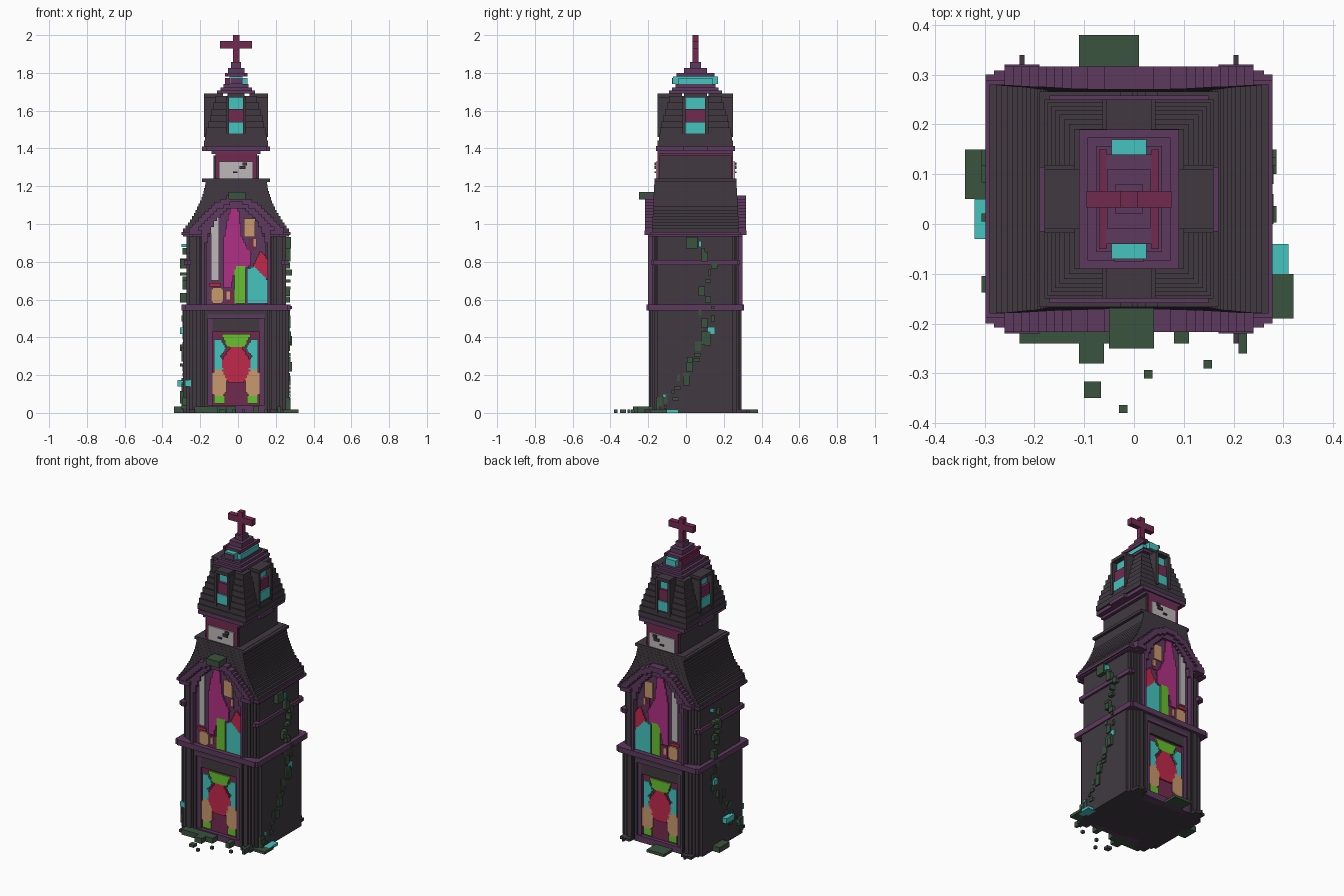
import bpy, bmesh, random

random.seed(4)
cube = bpy.data.objects.get("Cube")
if cube:
    bpy.data.objects.remove(cube, do_unlink=True)

# Tower axis, voxel sizes and shared levels
AXIS = (-.01, .05, 0)
VOXEL = 1 / 60
FINE = VOXEL / 2
HALF_WIDTH, HALF_DEPTH, CORE = .28, .25, .2
FLOOR, BAND, EAVES, RIDGE, CLOCK_TOP, SPIRE, LANTERN = .55, .8, .95, 1.24, 1.37, 1.41, 1.69
MATERIALS = {}


def material(name, hex_code):
    srgb = [channel / 255 for channel in bytes.fromhex(hex_code)]
    colour = [((c + .055) / 1.055) ** 2.4 for c in srgb] + [1]
    made = bpy.data.materials.new(name)
    made.use_nodes = True
    made.diffuse_color = colour
    made.node_tree.nodes["Principled BSDF"].inputs["Base Color"].default_value = colour
    MATERIALS[name] = made


for name, hex_code in dict(charcoal="413A41", plum="5D3A5D", wine="742A50", cyan="45C3BE",
                           moss="3B533F", lime="66C030", tan="C8986E", crimson="C0284B",
                           magenta="B03086", pale_grey="BDB8BA").items():
    material(name, hex_code)


def part(name, colour, boxes, mirror_x=False, mirror_y=False):
    """Join boxes given as (x, x, y, y, z, z) ranges, optionally mirrored."""
    bm = bmesh.new()
    for left, right, front, back, low, high in boxes:
        for sx in ((1, -1) if mirror_x else (1,)):
            for sy in ((1, -1) if mirror_y else (1,)):
                for vert in bmesh.ops.create_cube(bm, size=1)["verts"]:
                    vert.co.x = sx * (right if vert.co.x > 0 else left)
                    vert.co.y = sy * (back if vert.co.y > 0 else front)
                    vert.co.z = high if vert.co.z > 0 else low
    bmesh.ops.recalc_face_normals(bm, faces=bm.faces)
    mesh = bpy.data.meshes.new(name)
    bm.to_mesh(mesh)
    bm.free()
    mesh.materials.append(MATERIALS[colour])
    made = bpy.data.objects.new(name, mesh)
    made.location = AXIS
    bpy.context.collection.objects.link(made)


def slab(half_x, half_y, low, high):
    return (-half_x, half_x, -half_y, half_y, low, high)


def facade(name, colour, left, right, low, high, reach):
    """Trim on both facades, mirrored left to right, standing out from the core."""
    part(name, colour, [(left, right, CORE - VOXEL, reach, low, high)], True, True)


def stepped(outline, inner, reach, size=FINE):
    """Fill an x-z outline with stair-edged rows of boxes."""
    levels = [z for x, z in outline]
    low, rows = min(levels), []
    for i in range(round((max(levels) - low) / size)):
        z = low + i * size
        middle = z + size * .499
        cuts = sorted(a[0] + (middle - a[1]) / (b[1] - a[1]) * (b[0] - a[0])
                      for a, b in zip(outline, outline[1:] + outline[:1])
                      if (a[1] > middle) != (b[1] > middle))
        for left, right in zip(cuts[::2], cuts[1::2]):
            left, right = round(left / size) * size, round(right / size) * size
            if right > left:
                rows.append((left, right, -reach, -inner, z, z + size))
    return rows


def flip(points):
    return [(-x, z) for x, z in reversed(points)]


def rect(left, right, low, high):
    return [(left, low), (right, low), (right, high), (left, high)]


def gem(x, z, half_x, half_z, cut):
    """Rectangle with its corners cut back, for leaded glass."""
    side = [(x + half_x * (1 - cut), z - half_z), (x + half_x, z - half_z * (1 - cut))]
    side += [(px, 2 * z - pz) for px, pz in reversed(side)]
    return side + [(2 * x - px, pz) for px, pz in reversed(side)]


def pane(name, colour, outlines, depth, mirror_x=False):
    rows = [row for outline in outlines for row in stepped(outline, depth - FINE, depth)]
    part(name, colour, rows, mirror_x, True)


# Walls with stepped corners, and ribbed corner pillars
for name, low, high, width in (("lower", 0, FLOOR, HALF_WIDTH),
                               ("upper", FLOOR, EAVES, HALF_WIDTH - VOXEL)):
    part(name + "_wall", "charcoal", [slab(width - i * VOXEL, CORE + i * FINE, low, high)
                                      for i in range(2)])
    ribs = [(.16 + i * FINE, width - (i + 1) * VOXEL, CORE, width - .06 + i * FINE, low, high)
            for i in range(4)]
    part(name + "_pillars", "charcoal", ribs, True, True)
facade("pillar_bases", "charcoal", .18, .25, 0, VOXEL, .27)
facade("pillar_toes", "charcoal", .21, .22, 0, VOXEL, .29)
facade("pillar_capitals", "plum", .18, .25, EAVES - FINE, EAVES + VOXEL, .27)

# Cornices
for i in range(2):
    grow = i * FINE
    part("middle_cornice", "plum", [slab(HALF_WIDTH + FINE - i * VOXEL, HALF_DEPTH + grow,
                                         FLOOR - FINE, FLOOR + VOXEL + FINE)])
    part("side_band", "plum", [(.24, .26 + i * VOXEL, -HALF_DEPTH + VOXEL + grow,
                                HALF_DEPTH - VOXEL - grow, BAND - VOXEL, BAND + FINE)], True)
    part("eaves_cornice", "plum", [(.18, HALF_WIDTH + grow, -CORE - .03 - grow, CORE + .03 + grow,
                                    EAVES - VOXEL + grow, EAVES + grow)], True)

# Door surround
facade("door_frame", "plum", .125, .155, 0, .5, .23)
facade("door_jambs", "charcoal", .15, .17, 0, FLOOR, .24)
facade("door_lintel", "charcoal", 0, .13, .43, .5, .23)
facade("door_head", "plum", 0, .16, .5, .52, .24)
facade("door_frieze", "charcoal", 0, .16, .52, FLOOR, .24)
facade("door_sill", "plum", 0, .15, 0, .04, .24)
facade("door_back", "wine", 0, .13, .04, .43, CORE + VOXEL)

# Door glass
door = CORE + VOXEL + FINE
fan = [(.05, .35), (.08, .42)]
diamond = [(.04, .16), (.08, .24), (.08, .27), (.03, .35)]
pane("door_top_glass", "lime", [fan + flip(fan)], door)
pane("door_side_glass", "cyan", [[(.07, .23), (.12, .23), (.12, .39), (.08, .39), (.05, .34),
                                  (.08, .3)]], door, True)
pane("door_diamond", "crimson", [diamond + flip(diamond)], door)
pane("door_low_glass", "tan", [gem(.09, .16, .04, .07, .4)], door, True)
pane("door_foot_glass", "lime", [gem(.09, .07, .03, .02, .2)], door, True)

# Arched gable with a projecting rim
inner = [(.16, FLOOR), (.16, .9), (.12, 1), (.06, 1.07), (.02, 1.09)]
outer = [(.19, FLOOR), (.19, .93), (.24, .93), (.24, .97), (.1, 1.1), (.04, 1.14)]
rim = [(.25, EAVES), (.25, .98), (.11, 1.11), (.04, 1.15)]
under = [(.22, EAVES), (.09, 1.08), (.02, 1.12)]
for name, top, hole, reach in (("gable_arch", outer, inner, HALF_DEPTH),
                               ("gable_rim", rim, under, HALF_DEPTH + VOXEL)):
    ring = top + flip(top) + flip(hole[::-1]) + hole[::-1]
    part(name, "plum", stepped(ring, CORE, reach, VOXEL), mirror_y=True)
glass_back = CORE + .03
part("window_back", "plum", stepped(inner + flip(inner), CORE - VOXEL, glass_back), mirror_y=True)

# Window glass
glass = glass_back + FINE
pane("window_wine", "wine", [rect(-.06, 0, .57, .65), rect(.07, .11, .86, .93)], glass - FINE / 2)
pane("window_pale_strip", "pale_grey", [rect(-.13, -.09, .7, 1.03)], glass)
pane("window_magenta", "magenta", [[(-.07, .66), (-.03, .66), (0, .78), (.07, .77), (.08, .84),
                                    (.03, .93), (.01, 1.09), (-.03, 1.09), (-.07, .9)]], glass)
pane("window_tan", "tan", [gem(-.1, .62, .03, .04, .2), gem(-.04, .62, .01, .02, .3),
                           gem(.07, .98, .03, .05, .2), gem(.1, .9, .01, .02, .3)], glass)
pane("window_lime", "lime", [gem(.02, .68, .03, .1, .1)], glass)
pane("window_crimson", "crimson", [[(.09, .78), (.17, .7), (.17, .81), (.13, .86)],
                                   rect(-.14, -.08, .67, .69)], glass)
pane("window_cyan", "cyan", [[(.06, .58), (.17, .58), (.17, .7), (.1, .78), (.06, .76)]], glass)

# Main roof: concave steps on the sides, raised lips along the top
base = EAVES + FINE
steps = round((RIDGE - base) / VOXEL)
part("main_roof", "charcoal", [slab(.16 + .12 * (1 - i / steps) ** 1.8, CORE + .03 - i * FINE / 10,
                                    base + i * VOXEL, base + (i + 1) * VOXEL)
                               for i in range(steps)])
part("roof_lip", "charcoal", [(.14, .18, -CORE - VOXEL, CORE + VOXEL, RIDGE - VOXEL, RIDGE)], True)

# Clock stage
part("clock_stage", "wine", [slab(.11, CORE, 1.2, CLOCK_TOP + FINE)])
part("clock_side_panel", "charcoal", [(.1, .12, -.19, .19, 1.2, CLOCK_TOP - FINE)], True)
facade("clock_face", "pale_grey", 0, .09, 1.21, 1.33, CORE + FINE)
hands = [rect(-.02, .01, 1.27, 1.28), rect(.02, .05, 1.29, 1.31), rect(.03, .06, 1.31, 1.33)]
pane("clock_hands", "charcoal", hands, CORE + VOXEL)
part("clock_cornice", "plum", [slab(.13 + i * .03, CORE + i * FINE, CLOCK_TOP + i * VOXEL,
                                    CLOCK_TOP + (i + 1) * VOXEL + FINE) for i in range(2)])
part("dormer_sills", "plum", [slab(.18, .065, CLOCK_TOP + VOXEL, SPIRE)])

# Spire roof in broad ledges
ledge = VOXEL * 2
steps = round((LANTERN - SPIRE) / ledge)
for i in range(steps):
    shrink = .07 * (i / steps) ** 1.2
    part("spire_roof", "charcoal", [slab(.17 - shrink, CORE - shrink, SPIRE + i * ledge,
                                         SPIRE + (i + 1) * ledge)])


def dormer(name, half, reach, on_front):
    """Hooded bays on two opposite roof sides, with glass leaning back between jambs."""
    def bay(suffix, colour, left, right, out, low, high):
        box = (left, right, .07, out, low, high) if on_front else (.07, out, left, right, low, high)
        part(name + "_" + suffix, colour, [box], not on_front, on_front)
    for left in (-half - FINE, half - FINE):
        bay("jamb", "charcoal", left, left + VOXEL, reach, 1.46, LANTERN - VOXEL)
    bay("hood", "charcoal", -half, half, reach, 1.67, LANTERN)
    pane_half = half - FINE
    bay("sill_glass", "cyan", -pane_half, pane_half, reach - FINE, 1.48, 1.54)
    bay("band", "wine", -pane_half, pane_half, reach - VOXEL, 1.54, 1.61)
    bay("top_glass", "cyan", -pane_half, pane_half, reach - VOXEL * 2, 1.61, 1.67)


dormer("front_dormer", .045, CORE, True)
dormer("side_dormer", .06, .17, False)

# Lantern: glass on both ends and the left side, a plum cap, and the cross
part("lantern_base", "plum", [slab(.1 - i * VOXEL, .14 - i * VOXEL, LANTERN + i * VOXEL,
                                   LANTERN + (i + 1) * VOXEL) for i in range(3)])
cap = LANTERN + .09
low = cap - .04
part("lantern_end_glass", "cyan", [(-.035, .035, -.12, .12, low, cap)])
part("lantern_side_glass", "cyan", [(0, .06, -.09, .09, low, cap - FINE)])
part("lantern_side_wall", "wine", [(-.06, 0, -.09, .09, low, cap - FINE)])
part("lantern_front_wall", "plum", [(-.03, .03, -.125, -.1, low, cap - FINE)])
part("lantern_cap", "plum", [slab(.06 - i * VOXEL, .09 - i * .03, cap + i * .03 - VOXEL * (i > 0),
                                  cap + i * .03 + VOXEL) for i in range(3)])
part("lantern_rails", "wine", [(.045, .06, -.1, .1, cap, cap + VOXEL + FINE / 4)], True)
part("cross", "wine", [slab(VOXEL, VOXEL, cap + .05, 2), slab(.085, VOXEL, 1.93, 1.97)])

# Vines climbing both side walls, with a few flowers
for side in (1, -1):
    for i in range(32):
        z = .9 * (i / 32) ** 1.4 + VOXEL
        y = min(.7 * z - .2, .05) + random.randint(-2, 2) * VOXEL
        x = HALF_WIDTH + random.choice((FINE / 2, FINE, VOXEL))
        wide, tall = random.randint(1, 2) * VOXEL, random.randint(1, 3) * VOXEL
        flower = i % 13 == 5
        part("vine_flower" if flower else "vine_leaf", "cyan" if flower else "moss",
             [(min(side * CORE, side * x), max(side * CORE, side * x), y, y + wide, z, z + tall)])


def tuft(name, x, y, wide, deep, low=0, tall=VOXEL, colour="moss"):
    part(name, colour, [(x, x + wide, y, y + deep, low, low + tall)])


# Moss and flowers at the base, on the wall and on the gable
for x, wide, reach in ((-.1, .05, .33), (-.22, .22, .29), (.09, .03, .29), (.22, VOXEL, .31)):
    tuft("front_base_moss", x, -reach, wide, reach - CORE, tall=VOXEL * 2)
tuft("back_base_moss", -.1, CORE, .12, .13)
tuft("left_base_moss", .25, -.24, .08, .09)
tuft("right_base_moss", -.33, 0, .08, .1, tall=VOXEL * 2)
tuft("left_flower", .26, -.18, .06, .09, colour="cyan")
tuft("right_flower", -.31, -.08, .05, .08, .14, VOXEL * 2, "cyan")
tuft("front_flower", -.27, -.23, .03, .03, .14, VOXEL * 2, "cyan")
tuft("gable_moss", -.04, -.3, .09, .1, 1.13, .04)
tuft("wall_moss", .25, -.05, .04, .06, .87, .06)
tuft("wall_moss", .25, .03, .04, .05, .36, .07)

# Loose rubble in front
tuft("rubble", -.09, -.4, VOXEL * 2, VOXEL * 2)
for x, y in ((.03, -.36), (.15, -.34), (-.02, -.43)):
    tuft("rubble", x, y, VOXEL, VOXEL)
